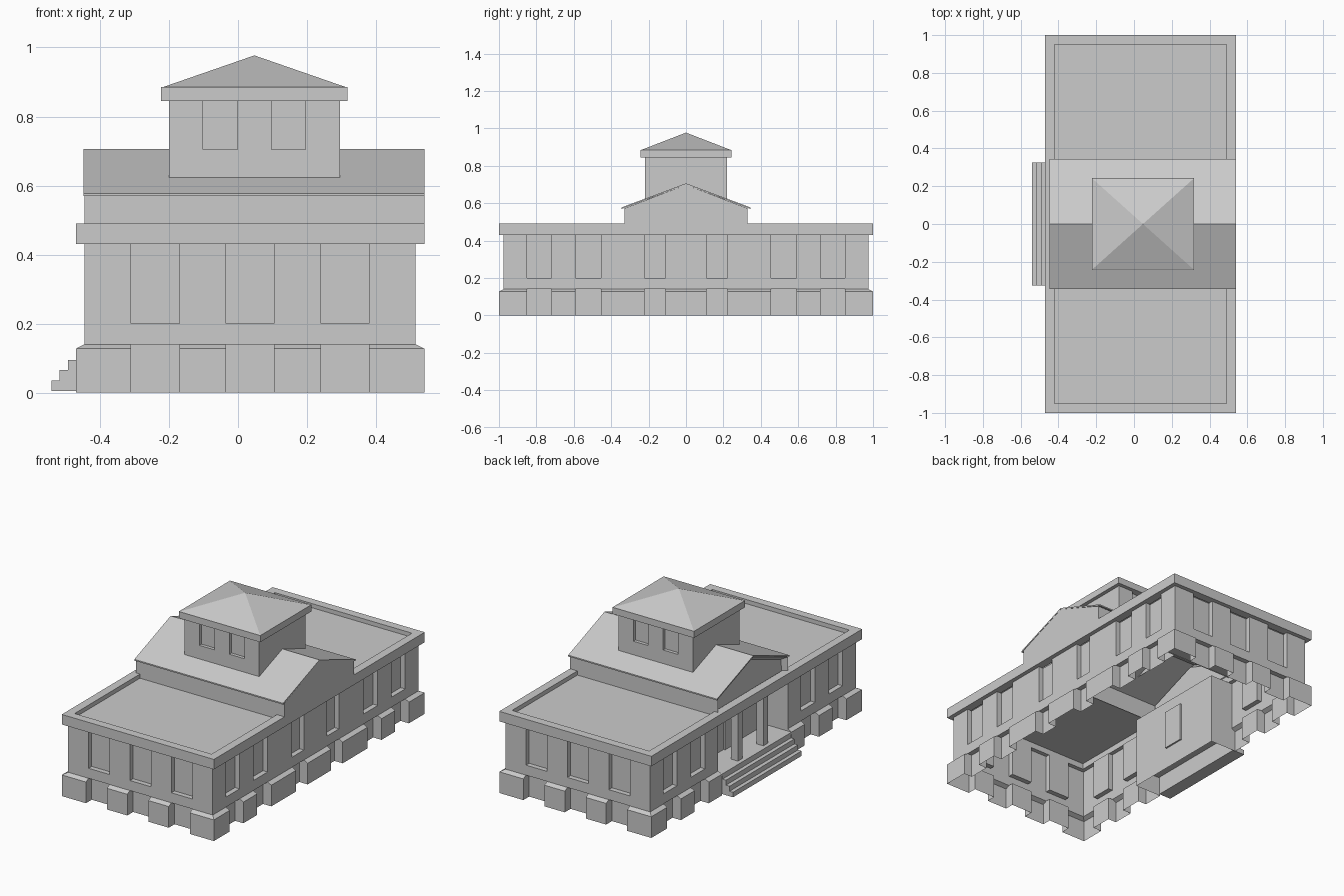
import bpy, bmesh
from mathutils import Vector

if "Cube" in bpy.data.objects:
    bpy.data.objects.remove(bpy.data.objects["Cube"])


def finish(bm, name):
    bmesh.ops.remove_doubles(bm, verts=bm.verts, dist=1e-5)
    me = bpy.data.meshes.new(name)
    bm.to_mesh(me)
    bm.free()
    ob = bpy.data.objects.new(name, me)
    bpy.context.collection.objects.link(ob)
    return ob


def box(name, x0, x1, y0, y1, z0, z1):
    bm = bmesh.new()
    bmesh.ops.create_cube(bm, size=1)
    for v in bm.verts:
        v.co = ((x0 + x1) / 2 + v.co.x * (x1 - x0),
                (y0 + y1) / 2 + v.co.y * (y1 - y0),
                (z0 + z1) / 2 + v.co.z * (z1 - z0))
    return finish(bm, name)


def sheet(name, x0, x1, y0, y1, z):
    bm = bmesh.new()
    bm.faces.new([bm.verts.new(p) for p in
                  ((x0, y0, z), (x1, y0, z), (x1, y1, z), (x0, y1, z))])
    return finish(bm, name)


def wall(bm, a, b, solid, openings):
    """Sweep wall profiles (offset, z) from a to b, swapping profile in each opening."""
    a, b = Vector(a), Vector(b)
    length = (b - a).length
    d = (b - a) / length
    n = Vector((d.y, -d.x))
    stations = [(0, solid)]
    for t0, t1, prof in openings:
        stations += [(t0, solid), (t0, prof), (t1, prof), (t1, solid)]
    stations.append((length, solid))
    rows = []
    for i, (t, prof) in enumerate(stations):
        mitre = -1 if i == 0 else 1 if i == len(stations) - 1 else 0
        row = []
        for off, z in prof:
            p = a + d * (t + mitre * off) + n * off
            row.append(bm.verts.new((p.x, p.y, z)))
        rows.append(row)
    for r, s in zip(rows, rows[1:]):
        for i in range(len(r) - 1):
            f = bm.faces.new((r[i], s[i], s[i + 1], r[i + 1]))
            if f.calc_area() < 1e-8:
                bm.faces.remove(f)


def prism(name, pts, x0, x1):
    """Extrude a (y, z) profile along x."""
    bm = bmesh.new()
    f = bm.faces.new([bm.verts.new((x0, y, z)) for y, z in pts])
    g = bmesh.ops.extrude_face_region(bm, geom=[f], use_keep_orig=True)["geom"]
    for v in g:
        if isinstance(v, bmesh.types.BMVert):
            v.co.x = x1
    bmesh.ops.recalc_face_normals(bm, faces=bm.faces)
    return bm


# Main walls with plinth blocks, recessed windows and the porch recess
XL, XR, Y = -0.445, 0.515, 0.975
levels = (0, .127, .14, .14, .2, .2, .43)
solid = list(zip((.025, .025, 0, 0, 0, 0, 0), levels))
window = list(zip((-.03, -.03, -.03, 0, 0, -.03, -.03), levels))
porch = [(-.15, z) for z in levels]
short = [(t, t + .14, window) for t in (.135, .41, .685)]
outer = [(.125, .255, window), (.385, .52, window)]
far = [(2 * Y - t1, 2 * Y - t0, w) for t0, t1, w in reversed(outer)]
mid = [(Y - .222, Y - .11, window), (Y + .11, Y + .222, window)]
bm = bmesh.new()
wall(bm, (XL, -Y), (XR, -Y), solid, short)
wall(bm, (XR, -Y), (XR, Y), solid, outer + mid + far)
wall(bm, (XR, Y), (XL, Y), solid, short)
wall(bm, (XL, Y), (XL, -Y), solid, outer + [(Y - .33, Y + .33, porch)] + far)
finish(bm, "main_walls")

# Cornice ring with raised parapet
bm = bmesh.new()
ring = [(.025, .43), (.025, .49), (-.025, .49), (-.025, .43), (.025, .43)]
corners = [(XL, -Y), (XR, -Y), (XR, Y), (XL, Y)]
for i in range(4):
    wall(bm, corners[i], corners[(i + 1) % 4], ring, [])
finish(bm, "cornice")

# Flat roofs either side of the central gable
sheet("roof_deck_front", -.42, .49, -.95, -.33, .465)
sheet("roof_deck_back", -.42, .49, .33, .95, .465)

# Central gable block, open below, with a recessed pediment over the porch
bm = prism("gable", [(-.33, .46), (-.33, .572), (0, .698), (.33, .572), (.33, .46)], XL, .54)
bm.faces.ensure_lookup_table()
bmesh.ops.delete(bm, geom=[f for f in bm.faces if f.normal.z < -.9], context='FACES_ONLY')
end = [f for f in bm.faces if f.normal.x < -.9]
bmesh.ops.inset_region(bm, faces=end, thickness=.025, use_boundary=True)
for v in end[0].verts:
    v.co.x += .03
finish(bm, "central_gable")

# Thin gable roof covering with overhanging eaves
bm = prism("roof", [(-.345, .569), (-.345, .577), (0, .706), (.345, .577),
                    (.345, .569), (0, .698)], XL - .002, .541)
finish(bm, "gable_roof")

# Tower walls with two windows front and back
TX0, TX1, TY = -.2, .295, .22
tz = (.62, .705, .705, .845)
plain = [(0, z) for z in tz]
pane = list(zip((0, 0, -.02, -.02), tz))
pair = [(.099, .198, pane), (.297, .396, pane)]
bm = bmesh.new()
wall(bm, (TX0, -TY), (TX1, -TY), plain, pair)
wall(bm, (TX1, -TY), (TX1, TY), plain, [])
wall(bm, (TX1, TY), (TX0, TY), plain, pair)
wall(bm, (TX0, TY), (TX0, -TY), plain, [])
finish(bm, "tower_walls")
box("tower_eaves", TX0 - .023, TX1 + .023, -TY - .023, TY + .023, .845, .885)

# Tower hip roof
bm = bmesh.new()
base = [bm.verts.new(p) for p in ((TX0 - .018, -TY - .018, .885), (TX1 + .018, -TY - .018, .885),
                                  (TX1 + .018, TY + .018, .885), (TX0 - .018, TY + .018, .885))]
top = bm.verts.new(((TX0 + TX1) / 2, 0, .977))
for i in range(4):
    bm.faces.new((base[i], base[(i + 1) % 4], top))
finish(bm, "tower_roof")

# Porch: floor, ceiling, columns, door
box("porch_floor", -.47, -.295, -.33, .33, .115, .127)
sheet("porch_ceiling", -.42, -.295, -.33, .33, .43)
for y in (-.12, .12):
    box("porch_column", -.445, -.4, y - .0225, y + .0225, .127, .43)
box("porch_door", -.305, -.285, -.065, .065, .127, .36)

# Entrance steps
bm = bmesh.new()
steps = [(-.47, .005), (-.54, .005), (-.54, .035), (-.517, .035), (-.517, .065),
         (-.493, .065), (-.493, .095), (-.47, .095), (-.47, .127), (-.46, .127), (-.46, .005)]
f = bm.faces.new([bm.verts.new((x, -.325, z)) for x, z in steps])
g = bmesh.ops.extrude_face_region(bm, geom=[f], use_keep_orig=True)["geom"]
for v in g:
    if isinstance(v, bmesh.types.BMVert):
        v.co.y = .325
bmesh.ops.recalc_face_normals(bm, faces=bm.faces)
finish(bm, "entrance_steps")
